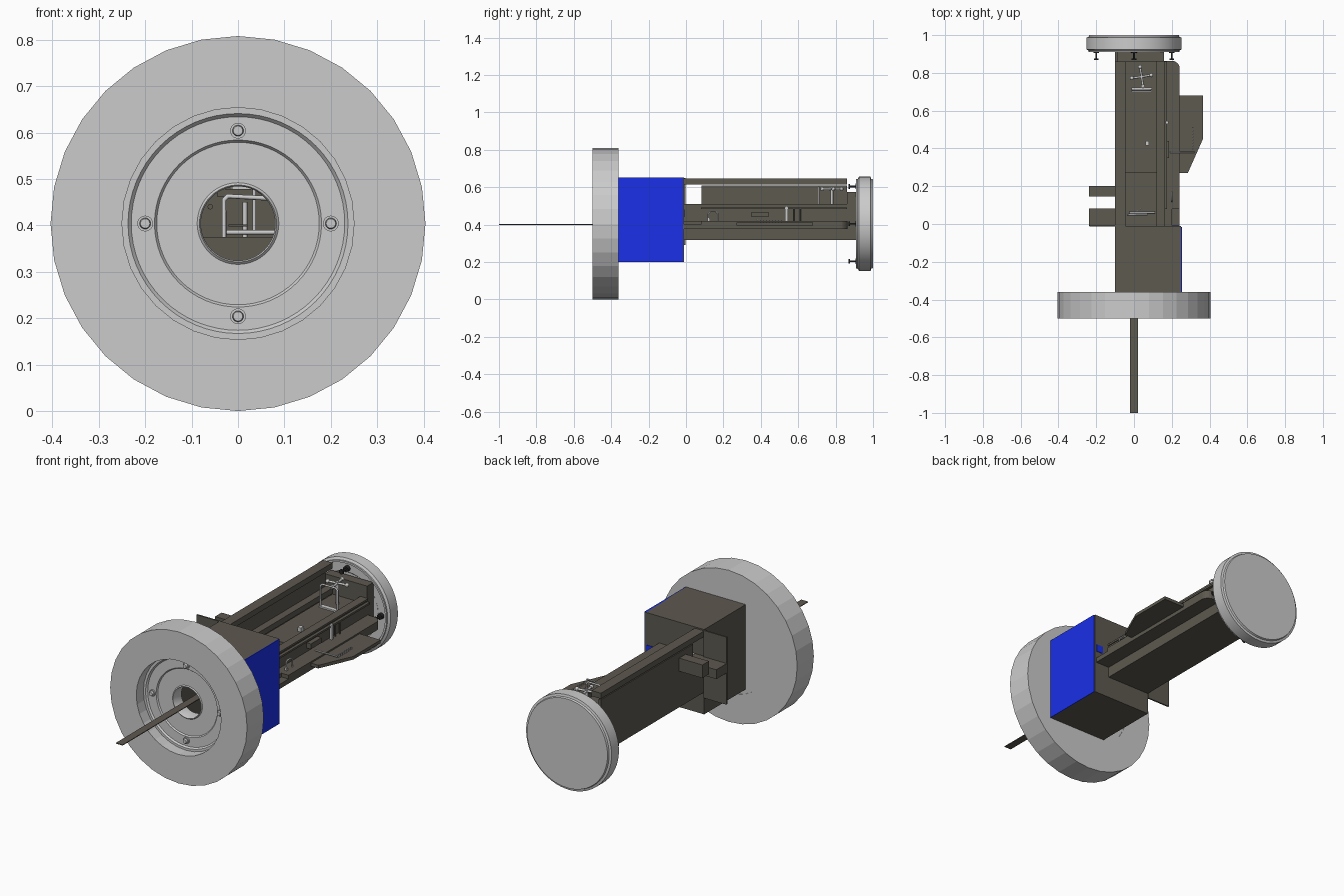
import bpy, bmesh
from math import sin, cos, pi
from mathutils import Vector

if "Cube" in bpy.data.objects:
    bpy.data.objects.remove(bpy.data.objects["Cube"])

CZ = 0.404  # height of the common axis


def material(name, rgb):
    m = bpy.data.materials.new(name)
    m.diffuse_color = (*rgb, 1)
    m.use_nodes = True
    m.node_tree.nodes["Principled BSDF"].inputs["Base Color"].default_value = m.diffuse_color
    return m


DARK = material("dark_metal", (0.11, 0.10, 0.08))
BLUE = material("blue_panel", (0.01, 0.03, 0.8))
BLACK = material("black_metal", (0.02, 0.02, 0.02))


def finish(name, bm, mat=None, smooth=False):
    bmesh.ops.recalc_face_normals(bm, faces=bm.faces)
    me = bpy.data.meshes.new(name)
    bm.to_mesh(me)
    bm.free()
    ob = bpy.data.objects.new(name, me)
    bpy.context.collection.objects.link(ob)
    if mat:
        me.materials.append(mat)
    if smooth:
        bpy.ops.object.select_all(action='DESELECT')
        ob.select_set(True)
        bpy.context.view_layer.objects.active = ob
        bpy.ops.object.shade_smooth_by_angle(angle=0.6)
    return ob


def box(name, x0, x1, y0, y1, z0, z1, mat=DARK):
    bm = bmesh.new()
    bmesh.ops.create_cube(bm, size=1)
    for v in bm.verts:
        v.co = ((x0 + x1) / 2 + v.co.x * (x1 - x0),
                (y0 + y1) / 2 + v.co.y * (y1 - y0),
                (z0 + z1) / 2 + v.co.z * (z1 - z0))
    return finish(name, bm, mat)


def lathe(name, prof, n, mat=None, cx=0, cz=CZ, smooth=True, closed=True):
    """Turn a profile of (radius, y) about an axis parallel to y."""
    bm = bmesh.new()
    rings = []
    for r, y in prof:
        if r == 0:
            rings.append([bm.verts.new((cx, y, cz))] * n)
        else:
            rings.append([bm.verts.new((cx + r * sin(2 * pi * i / n), y, cz + r * cos(2 * pi * i / n)))
                          for i in range(n)])
    count = len(rings) if closed else len(rings) - 1
    for k in range(count):
        a, b = rings[k], rings[(k + 1) % len(rings)]
        for i in range(n):
            j = (i + 1) % n
            bm.faces.new(dict.fromkeys((a[i], a[j], b[j], b[i])))
    return finish(name, bm, mat, smooth)


def slab(name, pts, z0, z1, mat=DARK):
    """Extrude an (x, y) outline upward."""
    bm = bmesh.new()
    f = bm.faces.new([bm.verts.new((x, y, z0)) for x, y in pts])
    ext = bmesh.ops.extrude_face_region(bm, geom=[f])
    bmesh.ops.translate(bm, vec=(0, 0, z1 - z0),
                        verts=[v for v in ext['geom'] if isinstance(v, bmesh.types.BMVert)])
    return finish(name, bm, mat)


def pipe(name, pts, r=0.004, mat=None):
    cu = bpy.data.curves.new(name, 'CURVE')
    cu.dimensions = '3D'
    cu.bevel_depth = r
    cu.bevel_resolution = 2
    cu.use_fill_caps = True
    sp = cu.splines.new('POLY')
    sp.points.add(len(pts) - 1)
    for p, c in zip(sp.points, pts):
        p.co = (*c, 1)
    ob = bpy.data.objects.new(name, cu)
    bpy.context.collection.objects.link(ob)
    if mat:
        cu.materials.append(mat)
    return ob


# big front wheel and the flange set into it
lathe("front_wheel", [(.404, -.5), (.404, -.36), (.25, -.36), (.25, -.5)], 32, smooth=False)
lathe("front_flange", [(.25, -.44), (.237, -.44), (.23, -.432), (.18, -.432), (.175, -.425), (.088, -.425),
                       (.083, -.43), (.08, -.425), (.08, -.362), (.25, -.362)], 64)
# rear end cap with stepped rims and shallow inner recess
lathe("end_cap", [(0, 1), (.237, 1), (.24, .99), (.252, .987), (.252, .925), (.24, .918), (.24, .91),
                  (.23, .91), (.225, .925), (.18, .925), (.175, .93), (0, .93)], 64, closed=False)

# four bolts on each flange
for i in range(4):
    bx, bz = .2 * sin(i * pi / 2), CZ + .2 * cos(i * pi / 2)
    lathe("front_bolt", [(0, -.45), (.01, -.45), (.012, -.445), (.012, -.44), (.017, -.44), (.017, -.43), (0, -.43)],
          20, None, bx, bz, closed=False)
    lathe("rear_bolt", [(0, .868), (.013, .868), (.013, .876), (.005, .876), (.005, .905), (.015, .905), (.015, .926),
                        (0, .926)], 16, BLACK, bx, bz, closed=False)

# long flat blade through the centre hole
slab("blade", [(-.02, -1), (.02, -1), (.02, -.02), (-.02, -.02)], .398, .402)

# hollow box behind the wheel
T = .006
box("housing_top", -.1, .25, -.36, -.01, .65 - T, .652)
box("housing_bottom", -.1, .25, -.36, -.01, .2, .2 + T)
box("housing_left", -.1, -.1 + T, -.36, -.01, .2, .65)
box("housing_right_panel", .25 - T, .254, -.36, -.015, .2, .652, BLUE)
box("housing_back_low", -.1, .25, -.016, -.01, .2, .32)
box("housing_back_high", -.1, .25, -.016, -.01, .51, .65)
box("housing_back_side", .16, .25, -.016, -.01, .32, .51)
box("housing_window", .2, .24, -.01, -.007, .44, .48, BLUE)

# side plate and two blocks on the left
box("side_plate", -.235, -.1, -.012, -.004, .29, .65)
box("shelf_block", -.237, -.1, -.01, .083, .46, .51)
box("side_block", -.237, -.1, .145, .2, .51, .58)

# long open trough
box("trough_floor", -.1, .16, -.01, .91, .318, .375)
box("left_wall_low", -.1, -.085, -.01, .86, .32, .51)
box("left_wall_high", -.1, -.085, .083, .86, .51, .61)
box("left_wall_flange", -.1, -.045, -.01, .86, .615, .645)
box("left_wall_ledge", -.1, -.045, -.01, .86, .48, .51)
box("right_wall", .13, .16, -.01, .86, .32, .50)
box("right_wall_lip", .12, .165, -.01, .86, .50, .51)
box("right_rail", .16, .175, .08, .86, .482, .492)
box("inner_panel", -.045, .12, .27, .86, .462, .478)
box("rear_bracket", -.09, .16, .86, .912, .32, .575)
box("rear_neck", -.07, .13, .9, .935, .34, .56)

# side channel with a rounded rear corner
arc = [(.2 + .042 * cos(a * pi / 12), .822 + .042 * sin(a * pi / 12)) for a in range(7)]
slab("side_channel", [(.16, -.01), (.2, -.01), (.2, .08), (.242, .08)] + arc + [(.16, .864)], .375, .42)
box("channel_front", .2, .242, -.01, .08, .375, .40)
slab("side_tray", [(.24, .27), (.285, .27), (.365, .45), (.365, .68), (.24, .68)], .395, .412)
box("control_block", .16, .185, .35, .44, .44, .468)
for y in (.54, .575, .61):
    pipe("side_stud", [(.172, y, .42), (.172, y, .485)], .004, DARK)

# grab handles
pipe("rear_handle", [(-.01, .71, .475), (-.01, .71, .59), (0, .71, .6), (.08, .71, .6), (.09, .71, .59),
                     (.09, .71, .475)], .005)
pipe("channel_handle", [(.2, .12, .42), (.2, .12, .46), (.2, .13, .47), (.2, .16, .47), (.2, .17, .46),
                        (.2, .17, .42)], .004)
box("handle_base", -.012, .095, .698, .722, .478, .486, None)

# cross shaped valve
pipe("valve_stem", [(.04, .78, .475), (.04, .78, .6)], .008)
for i in range(2):
    dx, dy = .052 * cos(.15 + i * pi / 2), .052 * sin(.15 + i * pi / 2)
    pipe("valve_arm", [(.04 - dx, .78 - dy, .59), (.04 + dx, .78 + dy, .59)], .006)
    for s in (-1, 1):
        bm = bmesh.new()
        bmesh.ops.create_uvsphere(bm, u_segments=10, v_segments=6, radius=.011)
        bmesh.ops.translate(bm, vec=(.04 + s * dx, .78 + s * dy, .59), verts=bm.verts)
        finish("valve_knob", bm, None, True)

# small fittings on panel, wall and tray
box("panel_fitting", .06, .08, .415, .44, .478, .5, None)
box("wall_fitting", .168, .182, .53, .545, .42, .5, None)
box("channel_fitting", .195, .207, .115, .127, .42, .435, None)
pipe("tray_rod", [(.19, .38, .425), (.32, .38, .425)], .004)
for i in range(8):
    box("tray_pin", .308, .314, .395 + i * .016, .401 + i * .016, .41, .425, None)

# pipework seen through the front hole
pipe("pipe_left", [(-.03, .05, .33), (-.03, .05, .455), (-.022, .05, .463), (.07, .05, .458)], .005)
pipe("pipe_low", [(-.025, .06, .385), (.11, .06, .385)], .005)
pipe("pipe_mid", [(.015, .07, .375), (.015, .07, .45)], .005)
pipe("pipe_right", [(.035, .08, .385), (.035, .08, .48)], .004)
pipe("pipe_long", [(-.06, .03, .44), (-.06, .85, .44)], .006, DARK)
